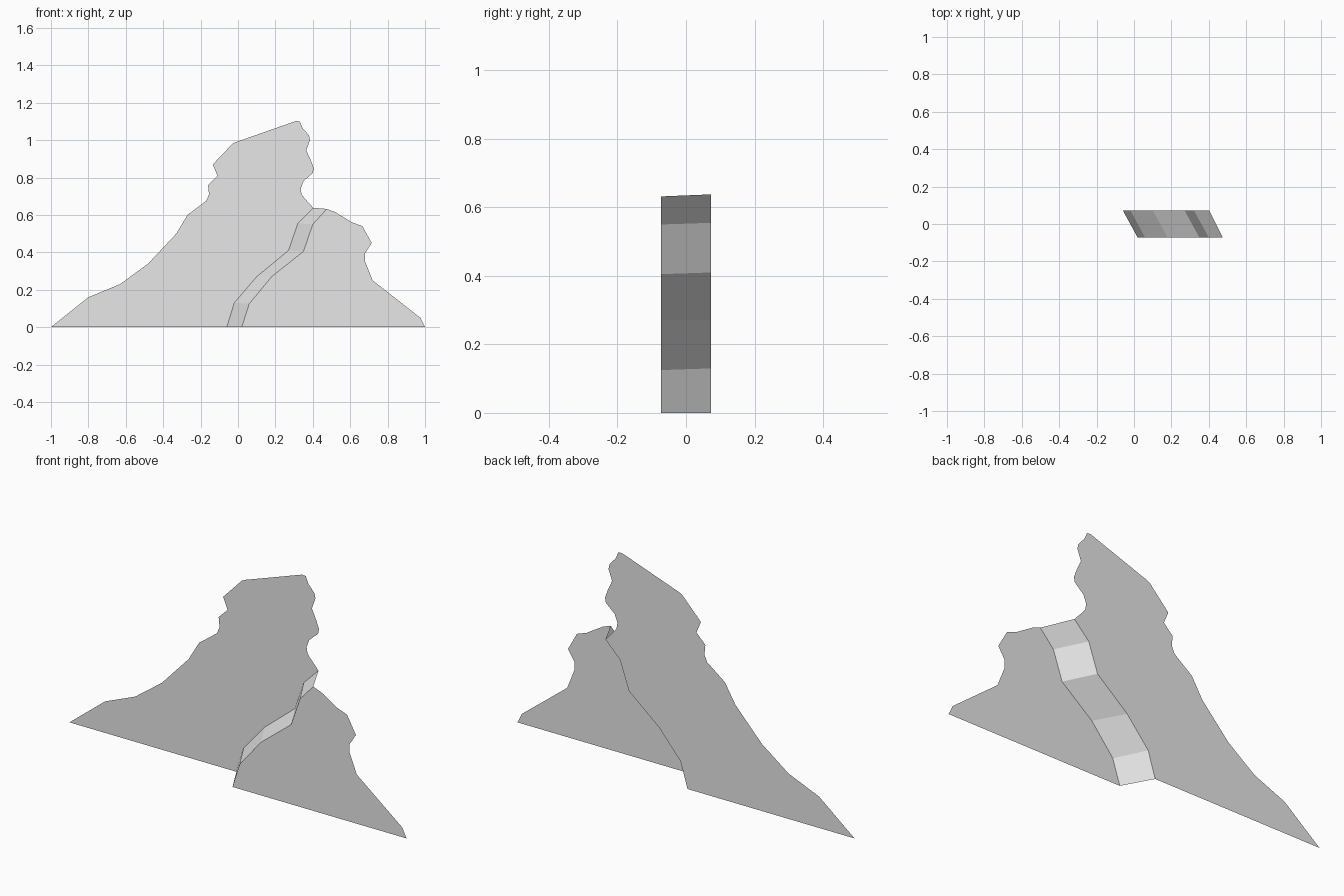
import bpy, bmesh

if "Cube" in bpy.data.objects:
    bpy.data.objects.remove(bpy.data.objects["Cube"])

grey = bpy.data.materials.new("light_grey")
grey.diffuse_color = (0.8, 0.8, 0.8, 1)
grey.use_nodes = True
grey.node_tree.nodes["Principled BSDF"].inputs["Base Color"].default_value = grey.diffuse_color
DEPTH = 0.073   # half the distance between the two sheets

# Fault seam, bottom to top, as (x, z) on the rear and the front sheet
rear_seam = [(-0.06, 0), (-0.02, 0.13), (0.10, 0.27), (0.27, 0.41),
             (0.32, 0.555), (0.402, 0.638)]
front_seam = [(0.02, 0), (0.06, 0.125), (0.18, 0.27), (0.35, 0.405),
              (0.40, 0.55), (0.475, 0.632)]

# Outer edges, continuing from the top of each seam down to the ground
rear_edge = [(0.355, 0.69), (0.34, 0.71), (0.335, 0.74), (0.35, 0.78), (0.40, 0.825),
             (0.405, 0.85), (0.39, 0.89), (0.365, 0.945), (0.385, 1.0), (0.38, 1.025),
             (0.345, 1.065), (0.33, 1.10), (0.31, 1.102), (-0.01, 0.99), (-0.03, 0.98),
             (-0.135, 0.87), (-0.11, 0.81), (-0.16, 0.76), (-0.155, 0.71), (-0.17, 0.675),
             (-0.27, 0.60), (-0.33, 0.50), (-0.48, 0.34), (-0.63, 0.23), (-0.80, 0.16),
             (-1.0, 0)]
front_edge = [(0.52, 0.615), (0.61, 0.56), (0.665, 0.54), (0.69, 0.495), (0.715, 0.45),
              (0.68, 0.395), (0.68, 0.35), (0.72, 0.25), (0.975, 0.05), (1.0, 0)]


def make_object(name, verts, faces):
    me = bpy.data.meshes.new(name)
    me.from_pydata(verts, [], faces)
    me.materials.append(grey)
    ob = bpy.data.objects.new(name, me)
    bpy.context.collection.objects.link(ob)
    return ob


def sheet(name, outline, y):
    """Flat upright sheet from an outline, triangulated for its concave shape."""
    ob = make_object(name, [(x, y, z) for x, z in outline], [range(len(outline))])
    bm = bmesh.new()
    bm.from_mesh(ob.data)
    bmesh.ops.triangulate(bm, faces=bm.faces[:], ngon_method='EAR_CLIP')
    for f in bm.faces:
        f.normal_update()
        if f.normal.y > 0:
            f.normal_flip()
    bm.to_mesh(ob.data)
    bm.free()


# The two rock sheets
sheet("rear_rock_sheet", rear_seam + rear_edge, DEPTH)
sheet("front_rock_sheet", front_seam + front_edge, -DEPTH)

# Slanted strip joining the seams
n = len(rear_seam)
verts = [(x, DEPTH, z) for x, z in rear_seam] + [(x, -DEPTH, z) for x, z in front_seam]
make_object("joining_ledge", verts,
            [(i, n + i, n + i + 1, i + 1) for i in range(n - 1)])
